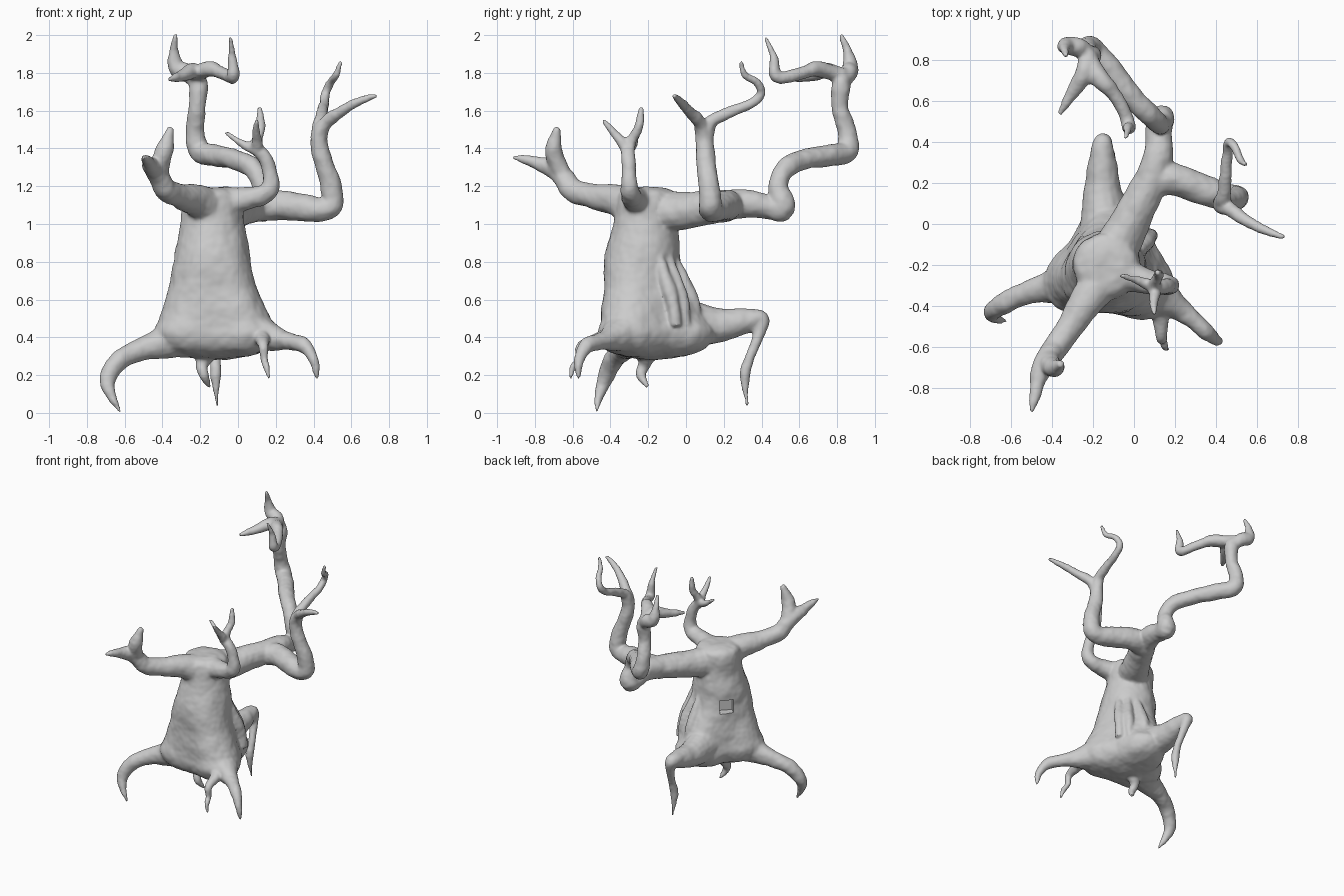
import bpy, bmesh, math
from mathutils import Vector

bm = bmesh.new()


def catmull(a, b, c, d, t):
    return 0.5 * (2 * b + (c - a) * t + (2 * a - 5 * b + 4 * c - d) * t * t + (3 * b - a - 3 * c + d) * t ** 3)


def limb(*pts, sides=16, steps=6):
    """Closed round tube through (x, y, z, radius) points; returns its vertices."""
    p = [Vector(q) for q in pts]
    p = [2 * p[0] - p[1]] + p + [2 * p[-1] - p[-2]]
    path = [catmull(*p[i:i + 4], k / steps) for i in range(len(p) - 3) for k in range(steps)] + [p[-2]]
    pos = [q.xyz for q in path]
    side, rings = None, []
    for i, q in enumerate(path):
        d = (pos[min(i + 1, len(pos) - 1)] - pos[max(i - 1, 0)]).normalized()
        side = d.orthogonal() if side is None else side - d * side.dot(d)
        side.normalize()
        up = d.cross(side)
        r = max(q.w, 0.008)
        rings.append([bm.verts.new(pos[i] + r * (side * math.cos(a) + up * math.sin(a)))
                      for a in (2 * math.pi * k / sides for k in range(sides))])
    faces = [bm.faces.new((r0[k], r0[(k + 1) % sides], r1[(k + 1) % sides], r1[k]))
             for r0, r1 in zip(rings, rings[1:]) for k in range(sides)]
    faces += [bm.faces.new(rings[0][::-1]), bm.faces.new(rings[-1])]
    bmesh.ops.recalc_face_normals(bm, faces=faces)
    return [v for ring in rings for v in ring]


# Trunk (straight, then leaned), flaring into three buttresses that point at the main roots
trunk = limb((0, 0, .285, .07), (0, 0, .305, .17), (0, 0, .345, .255), (0, 0, .42, .29),
             (0, 0, .5, .268), (0, 0, .6, .242), (0, 0, .72, .213), (0, 0, .85, .197),
             (0, 0, 1.0, .168), (0, 0, 1.12, .16), (0, 0, 1.17, .14), (0, 0, 1.195, .08), sides=48)
for v in trunk:
    flare = 0.2 * max(0, min(1, (.85 - v.co.z) / .4))
    s = 1 + flare * math.cos(3 * (math.atan2(v.co.y, v.co.x) - math.radians(325)))
    lean = max(0, min(1, (v.co.z - .45) / .3))
    v.co.x = v.co.x * s - .11 - .025 * lean
    v.co.y = v.co.y * s - .2 - .035 * lean + .03 * max(0, min(1, (v.co.z - .8) / .3))

# Three main roots
limb((-.15, -.22, .5, .17), (-.29, -.27, .42, .135), (-.4, -.305, .37, .083), (-.52, -.335, .335, .058),
     (-.63, -.385, .28, .05), (-.69, -.43, .18, .04), (-.67, -.46, .09, .025), (-.62, -.475, .0, .008))
limb((-.08, -.22, .5, .17), (.08, -.31, .43, .115), (.2, -.395, .395, .065), (.29, -.47, .375, .045),
     (.355, -.53, .35, .04), (.4, -.565, .28, .026), (.42, -.57, .18, .008))
limb((-.12, -.1, .49, .16), (-.145, .06, .465, .115), (-.155, .2, .465, .085), (-.155, .32, .485, .066),
     (-.15, .395, .49, .048), (-.135, .385, .42, .032), (-.12, .34, .3, .028), (-.12, .31, .19, .026),
     (-.11, .325, .03, .008))
# Ridge down the front towards the right root
limb((-.09, -.4, .66, .02), (-.02, -.395, .55, .05), (.08, -.37, .46, .07), (.2, -.4, .4, .05))
# Small hanging roots
limb((.12, -.36, .42, .05), (.13, -.48, .385, .035), (.135, -.56, .35, .028), (.14, -.56, .28, .02),
     (.15, -.6, .24, .018), (.165, -.61, .18, .008))
limb((-.15, -.2, .34, .06), (-.19, -.22, .26, .033), (-.18, -.24, .2, .024), (-.15, -.2, .135, .01))
# Bark folds on the back right side
for x, y, bx, by in ((.02, -.14, .075, -.07), (-.02, -.09, .03, -.02), (-.08, -.06, -.06, .04)):
    limb((x - .02, y - .03, .95, .015), (x, y, .82, .025), ((x + bx) / 2, (y + by) / 2, .7, .035),
         (bx, by, .58, .035), (bx + .01, by + .02, .46, .03))

# Front left branch with two prongs
limb((-.14, -.25, 1.08, .11), (-.23, -.37, 1.125, .084), (-.31, -.5, 1.15, .064), (-.38, -.6, 1.18, .06),
     (-.425, -.66, 1.26, .056), (-.46, -.73, 1.305, .045), (-.48, -.82, 1.33, .03), (-.5, -.92, 1.355, .012))
limb((-.42, -.65, 1.24, .055), (-.41, -.68, 1.32, .048), (-.385, -.7, 1.4, .044), (-.355, -.68, 1.51, .016))

# Front right branch with three twigs
limb((-.08, -.24, 1.11, .085), (.06, -.28, 1.135, .06), (.15, -.295, 1.165, .048), (.175, -.3, 1.23, .042),
     (.15, -.305, 1.33, .037), (.1, -.305, 1.39, .034), (.03, -.28, 1.42, .024), (-.065, -.25, 1.485, .009))
limb((.1, -.305, 1.38, .034), (.1, -.29, 1.44, .028), (.12, -.25, 1.51, .024), (.115, -.235, 1.62, .014))
limb((.1, -.305, 1.38, .034), (.1, -.345, 1.44, .026), (.095, -.39, 1.49, .02), (.1, -.44, 1.55, .009))

# Back limb leaving the trunk, then climbing
limb((-.12, -.18, 1.06, .125), (-.03, -.01, 1.07, .098), (.06, .16, 1.095, .085), (.115, .32, 1.11, .073),
     (.12, .44, 1.085, .062), (.13, .515, 1.085, .066), (.125, .49, 1.2, .052), (.08, .53, 1.295, .052),
     (-.02, .63, 1.345, .054), (-.12, .76, 1.36, .057), (-.2, .85, 1.385, .056), (-.225, .855, 1.48, .05),
     (-.215, .815, 1.62, .045), (-.21, .82, 1.74, .048), (-.23, .83, 1.81, .03))
# Crown twigs on the back limb, webbed together
limb((-.21, .82, 1.75, .045), (-.27, .86, 1.8, .045), (-.325, .87, 1.825, .04), (-.34, .86, 1.9, .03),
     (-.33, .82, 2.005, .012))
limb((-.22, .83, 1.78, .045), (-.24, .74, 1.81, .042), (-.29, .66, 1.79, .034), (-.365, .535, 1.765, .014))
limb((-.22, .8, 1.79, .042), (-.16, .7, 1.82, .042), (-.1, .64, 1.81, .034), (-.045, .54, 1.78, .028),
     (-.025, .475, 1.785, .028), (-.03, .465, 1.88, .022), (-.04, .42, 1.99, .009))
limb((-.28, .72, 1.8, .03), (-.22, .72, 1.81, .033), (-.14, .69, 1.815, .03))

# Right limb
limb((.06, .2, 1.09, .075), (.18, .22, 1.1, .08), (.32, .17, 1.09, .072), (.44, .135, 1.075, .064),
     (.5, .13, 1.11, .058), (.49, .12, 1.22, .055), (.445, .105, 1.35, .052), (.43, .095, 1.46, .046),
     (.47, .07, 1.54, .033), (.56, .01, 1.605, .026), (.64, -.03, 1.65, .022), (.73, -.065, 1.68, .011))
limb((.43, .1, 1.45, .044), (.435, .13, 1.54, .036), (.445, .22, 1.585, .028), (.455, .34, 1.635, .025),
     (.465, .4, 1.69, .024), (.49, .375, 1.75, .021), (.52, .31, 1.79, .018), (.545, .29, 1.86, .01))

mesh = bpy.data.meshes.new("gnarled_tree")
bm.to_mesh(mesh)
bm.free()
tree = bpy.data.objects.new("gnarled_tree", mesh)
bpy.context.collection.objects.link(tree)

# Fuse all limbs into one skin, soften joints and roughen slightly
fuse = tree.modifiers.new("fuse", 'REMESH')
fuse.mode = 'VOXEL'
fuse.voxel_size = 0.0095
fuse.use_smooth_shade = True
soften = tree.modifiers.new("soften", 'SMOOTH')
soften.factor, soften.iterations = 0.5, 8
noise = bpy.data.textures.new("bark", 'CLOUDS')
noise.noise_scale = 0.13
rough = tree.modifiers.new("bark", 'DISPLACE')
rough.texture, rough.strength, rough.mid_level = noise, 0.018, 0.42

# Square hollow in the back left of the trunk
bpy.ops.mesh.primitive_cube_add(size=0.1, location=(-.275, -.105, .765), rotation=(0, 0, math.radians(45)))
cutter = bpy.context.object
cutter.name = "hollow_cutter"
cutter.hide_render = True
cutter.display_type = 'WIRE'
hollow = tree.modifiers.new("hollow", 'BOOLEAN')
hollow.operation, hollow.object = 'DIFFERENCE', cutter
